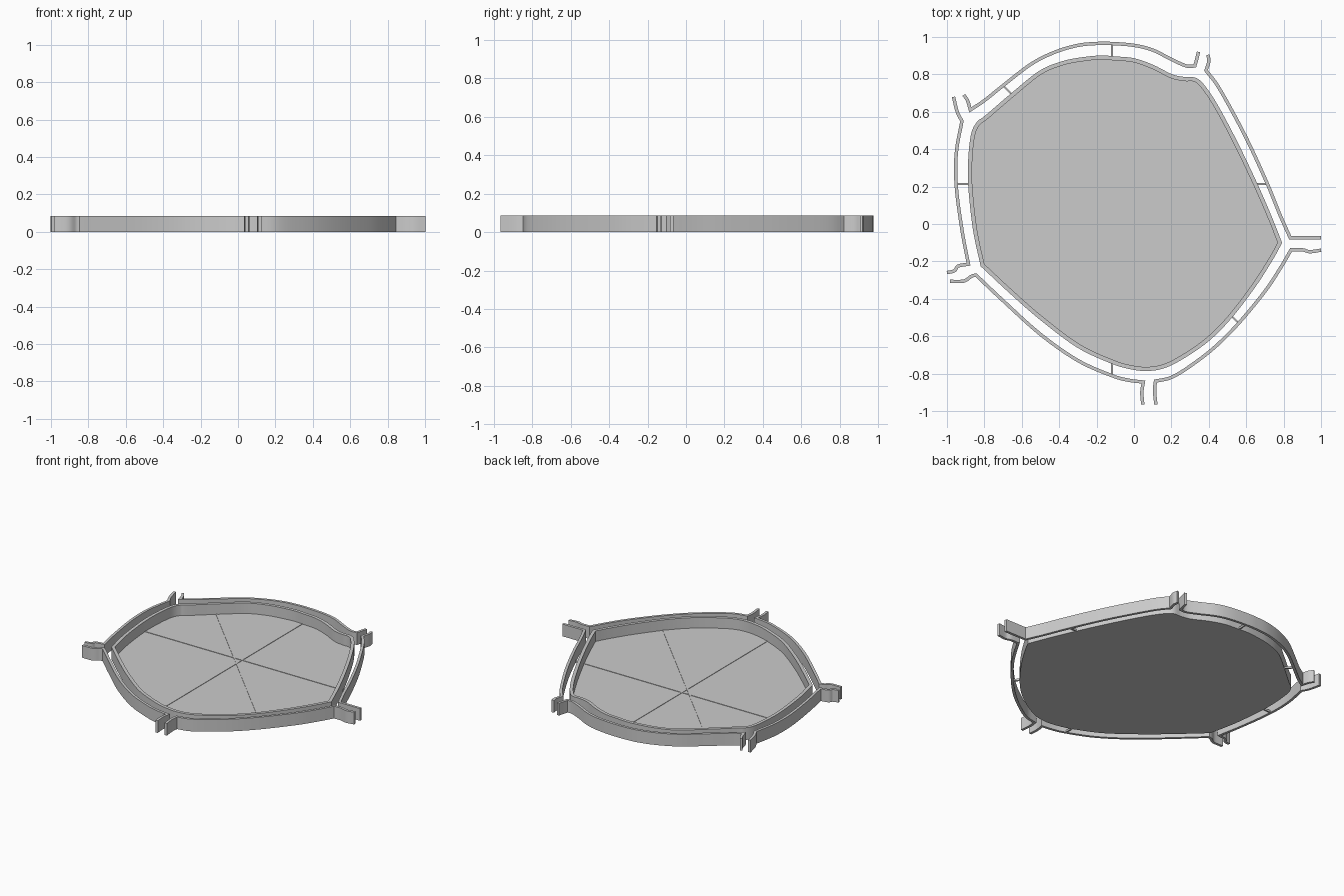
import bpy
import bmesh
from mathutils import Vector

cube = bpy.data.objects.get("Cube")
if cube:
    bpy.data.objects.remove(cube, do_unlink=True)

HEIGHT = 0.085
HALF = 0.011
FLOOR = 0.012
CENTRE = Vector((-0.118, 0.213))

grey = bpy.data.materials.new("plain grey")
grey.use_nodes = True
colour = (0.6, 0.6, 0.6, 1)
grey.diffuse_color = colour
grey.node_tree.nodes["Principled BSDF"].inputs["Base Color"].default_value = colour


def smooth_stroke(points, steps=6):
    """Catmull-Rom curve through points given in hundredths."""
    pts = [Vector(p) / 100 for p in points]
    pts = [2 * pts[0] - pts[1]] + pts + [2 * pts[-1] - pts[-2]]
    out = []
    for a, b, c, d in zip(pts, pts[1:], pts[2:], pts[3:]):
        for i in range(steps):
            t = i / steps
            out.append(0.5 * (2 * b + (c - a) * t + (2 * a - 5 * b + 4 * c - d) * t ** 2
                              + (3 * b - a - 3 * c + d) * t ** 3))
    return out + [pts[-2]]


def join_strokes(strokes):
    """Chain smooth strokes, leaving a crisp corner at every joint."""
    path = []
    for stroke in strokes:
        path = path[:-1] + smooth_stroke(stroke)
    return path


def offset(path, distance, closed):
    """Shift a path sideways (to its left) with mitred corners."""
    n, out = len(path), []
    for i, p in enumerate(path):
        before = path[i - 1] if i or closed else 2 * p - path[1]
        after = path[(i + 1) % n] if i < n - 1 or closed else 2 * p - path[i - 1]
        u, v = (p - before).normalized(), (after - p).normalized()
        n1, n2 = Vector((-u.y, u.x)), Vector((-v.y, v.x))
        m = (n1 + n2).normalized()
        out.append(p + m * distance / max(m.dot(n1), 0.5))
    return out


def finish(name, bm):
    bmesh.ops.recalc_face_normals(bm, faces=bm.faces)
    mesh = bpy.data.meshes.new(name)
    bm.to_mesh(mesh)
    bm.free()
    mesh.materials.append(grey)
    obj = bpy.data.objects.new(name, mesh)
    bpy.context.collection.objects.link(obj)
    bpy.ops.object.select_all(action='DESELECT')
    obj.select_set(True)
    bpy.context.view_layer.objects.active = obj
    bpy.ops.object.shade_smooth_by_angle(angle=0.5)
    return obj


def wall(name, path, closed=False, half=HALF, low=0.0, high=HEIGHT):
    """Sweep an upright rectangular section along a flat path."""
    bm = bmesh.new()
    left, right = offset(path, half, closed), offset(path, -half, closed)
    rings = [[bm.verts.new((p.x, p.y, z)) for p, z in
              ((l, low), (r, low), (r, high), (l, high))] for l, r in zip(left, right)]
    pairs = list(zip(rings, rings[1:]))
    if closed:
        pairs.append((rings[-1], rings[0]))
    else:
        bm.faces.new(rings[0])
        bm.faces.new(rings[-1][::-1])
    for a, b in pairs:
        for i in range(4):
            j = (i + 1) % 4
            bm.faces.new((a[i], a[j], b[j], b[i]))
    return finish(name, bm)


# Inner rim, clockwise from the sharp right-hand corner
rim = join_strokes([
    [(78, -10), (73, -19), (64, -33), (51, -50), (39, -62), (26, -71), (16, -76),
     (7, -77.5), (-2, -76.5), (-12, -73.5), (-30, -65), (-50, -50), (-66, -36), (-81, -22)],
    [(-81, -22), (-85, -3), (-87.5, 20), (-87.5, 35), (-86, 48), (-83, 54), (-79, 57),
     (-65, 69), (-50, 81), (-38, 86), (-28, 88), (-18, 89), (-10, 88.5), (0, 87.5),
     (10, 84), (20, 79), (27, 77.5), (33, 77), (38, 72), (45, 61), (55, 42), (65, 21),
     (72, 5), (78, -10)]])[:-1]
wall("inner_rim", rim, closed=True)

# Floor plate fills the rim
bm = bmesh.new()
edge = min((offset(rim, s * HALF, True) for s in (1, -1)),
           key=lambda ps: max(p.x for p in ps))
base = bm.faces.new([bm.verts.new((p.x, p.y, 0)) for p in edge])
grown = bmesh.ops.extrude_face_region(bm, geom=[base], use_keep_orig=True)
bmesh.ops.translate(bm, vec=(0, 0, FLOOR),
                    verts=[g for g in grown["geom"] if isinstance(g, bmesh.types.BMVert)])
finish("floor_plate", bm)

# Outer fence: each panel is tail, main run, tail
fences = {
    "back_fence": [
        [(34.5, 92), (33.5, 88), (32.5, 84.5)],
        [(32.5, 84.5), (28, 84.5), (20, 88), (10, 93), (0, 95.5), (-12, 96.5), (-20, 96.5),
         (-30, 95.5), (-42, 92), (-55, 85.5), (-70, 74), (-80, 66), (-87.5, 61)],
        [(-87.5, 61), (-89, 66), (-91, 69)]],
    "back_left_fence": [
        [(39.5, 90.5), (40, 87), (38.5, 82)],
        [(38.5, 82), (44, 75), (51, 63), (61, 44), (71.5, 21), (78, 5), (83.5, -7.3)],
        [(83.5, -7.3), (100, -7.3)]],
    "front_left_fence": [
        [(100, -14), (94, -14.8), (90, -13.8), (84, -13.8)],
        [(84, -13.8), (78, -24), (70, -36), (56, -53), (43, -66), (30, -76), (20, -82),
         (11.5, -84)],
        [(11.5, -84), (11, -89), (11.7, -96.5)]],
    "front_right_fence": [
        [(4.7, -96.5), (4.2, -90), (5, -84.5)],
        [(5, -84.5), (-3, -83.5), (-12, -81), (-30, -73), (-50, -59), (-70, -41), (-84.5, -27.3)],
        [(-84.5, -27.3), (-87, -28), (-91, -30.5), (-98.5, -30.7)]],
    "right_fence": [
        [(-100, -26), (-96, -25), (-94, -22.5), (-88.5, -21.5)],
        [(-88.5, -21.5), (-92, -3), (-95, 20), (-95, 38), (-92, 55)],
        [(-92, 55), (-94.5, 60), (-96.5, 68)]],
}
for name, strokes in fences.items():
    wall(name, join_strokes(strokes), half=0.009)

# Thin spokes run under the floor and tie the rim to the fence
spokes = {
    "cross_spoke": ((-0.95, CENTRE.y), (0.715, CENTRE.y)),
    "long_spoke": ((CENTRE.x, 0.965), (CENTRE.x, -0.81)),
    "diagonal_spoke": ((-0.70, 0.74), (0.56, -0.53)),
}
for name, ends in spokes.items():
    wall(name, [Vector(e) for e in ends], half=0.005, low=0.002, high=FLOOR + 0.003)
